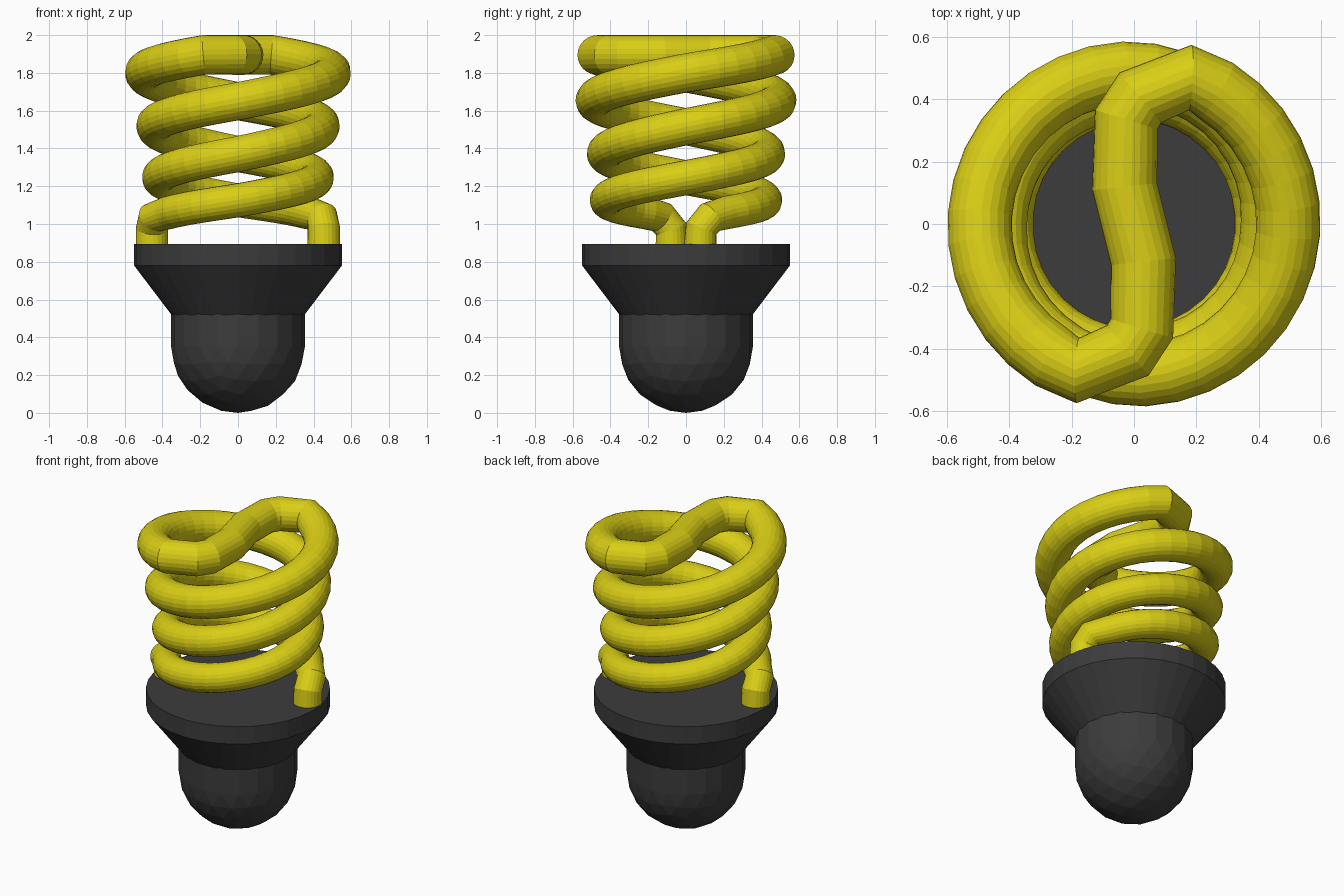
import bpy
from math import cos, sin, radians
from mathutils import Vector

cube = bpy.data.objects.get("Cube")
if cube:
    bpy.data.objects.remove(cube, do_unlink=True)


def make_material(name, rgb):
    mat = bpy.data.materials.new(name)
    mat.use_nodes = True
    mat.diffuse_color = (*rgb, 1)
    mat.node_tree.nodes["Principled BSDF"].inputs["Base Color"].default_value = (*rgb, 1)
    return mat


yellow = make_material("yellow", (0.70, 0.62, 0.008))
charcoal = make_material("charcoal", (0.045, 0.045, 0.045))


def finish(name, mat):
    obj = bpy.context.object
    obj.name = name
    obj.data.materials.clear()
    obj.data.materials.append(mat)
    return obj


def frustum(name, sides, r_low, r_high, z_low, z_high):
    bpy.ops.mesh.primitive_cone_add(vertices=sides, radius1=r_low, radius2=r_high,
                                    depth=z_high - z_low, location=(0, 0, (z_low + z_high) / 2))
    return finish(name, charcoal)


# Base: faceted dome, neck, flared collar and flat rim
DOME = 0.355
bpy.ops.mesh.primitive_ico_sphere_add(subdivisions=3, radius=DOME, location=(0, 0, DOME))
finish("base_dome", charcoal)
frustum("base_neck", 20, DOME, DOME, DOME, 0.54)
frustum("base_collar", 32, 0.345, 0.55, 0.51, 0.78)
frustum("base_rim", 32, 0.55, 0.55, 0.78, 0.895)

# Coil stations: angle in degrees, distance from axis, height
STATIONS = [(30, 0.425, 1.06), (90, 0.42, 1.125), (180, 0.415, 1.245), (270, 0.43, 1.37),
            (360, 0.44, 1.515), (450, 0.485, 1.65), (540, 0.495, 1.80), (609, 0.503, 1.895)]


def coil_point(angle):
    for (a0, r0, z0), (a1, r1, z1) in zip(STATIONS, STATIONS[1:]):
        if angle <= a1:
            t = (angle - a0) / (a1 - a0)
            r, z = r0 + t * (r1 - r0), z0 + t * (z1 - z0)
            break
    a = radians(angle)
    return Vector((r * cos(a), r * sin(a), z))


# Half of the tube: foot, rising coil, then half of the S-shaped bridge
first, last = STATIONS[0][0], STATIONS[-1][0]
path = [(Vector(p), 0.086) for p in
        [(0.455, 0.075, 0.88), (0.455, 0.08, 0.975), (0.445, 0.13, 1.035)]]
steps = 56
for i in range(steps + 1):
    t = i / steps
    path.append((coil_point(first + t * (last - first)), 0.088 + 0.017 * t))
path += [(Vector((x, y, 1.895)), 0.105) for x, y in
         [(-0.02, -0.405), (0.025, -0.335), (0.03, -0.12)]]

# The other half is the same path turned half way round the axis
turned = [(Vector((-p.x, -p.y, p.z)), r) for p, r in reversed(path)]
path += turned

curve = bpy.data.curves.new("spiral_tube", "CURVE")
curve.dimensions = "3D"
curve.bevel_depth = 1
curve.bevel_resolution = 10
curve.use_fill_caps = True
spline = curve.splines.new("POLY")
spline.points.add(len(path) - 1)
spline.use_smooth = False
for point, (pos, radius) in zip(spline.points, path):
    point.co = (*pos, 1)
    point.radius = radius
tube = bpy.data.objects.new("spiral_tube", curve)
bpy.context.collection.objects.link(tube)
bpy.ops.object.select_all(action="DESELECT")
tube.select_set(True)
bpy.context.view_layer.objects.active = tube
bpy.ops.object.convert(target="MESH")
finish("spiral_tube", yellow)
